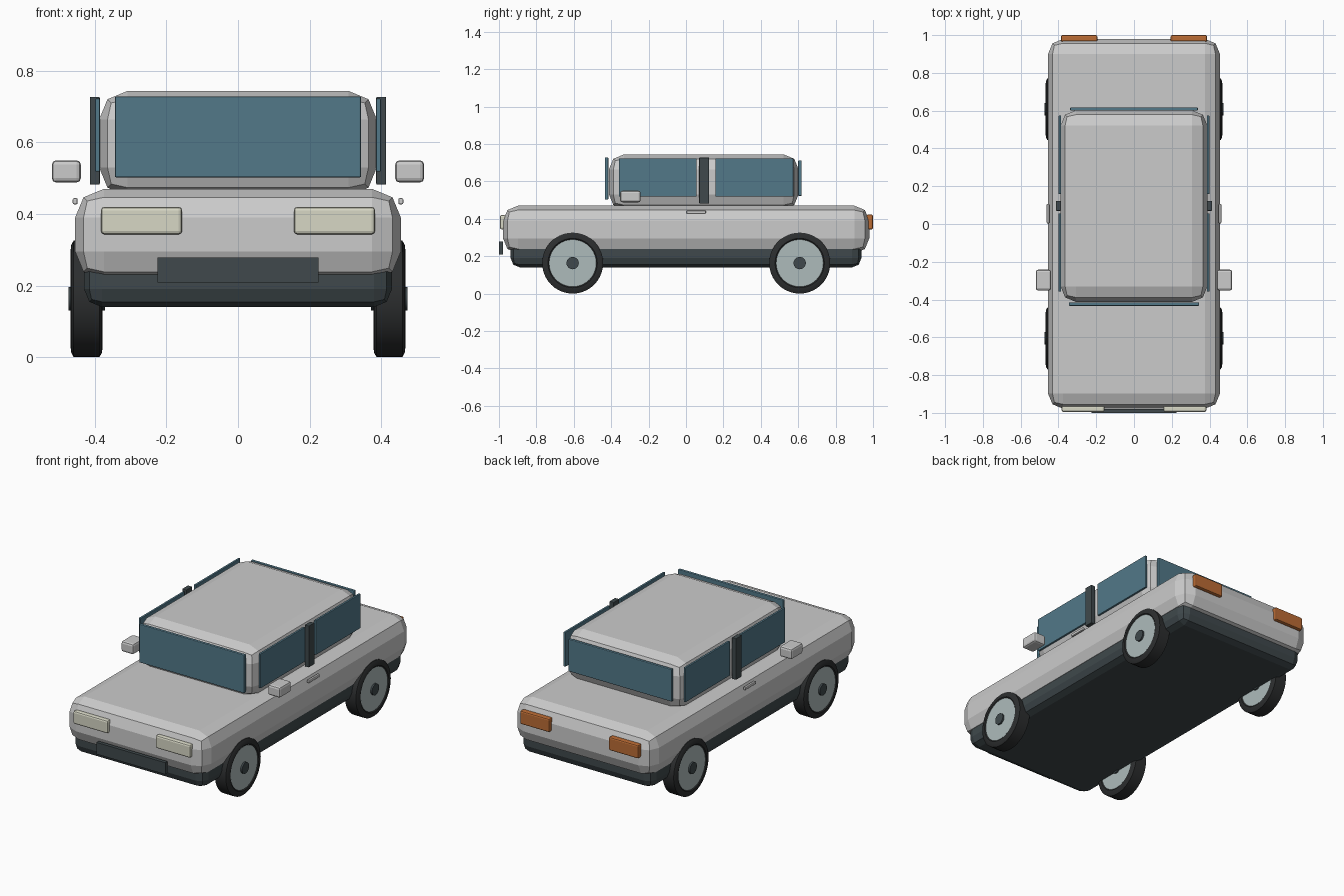
import bpy, math
from mathutils import Matrix

if "Cube" in bpy.data.objects:
    bpy.data.objects.remove(bpy.data.objects["Cube"])


def material(name, rgb):
    m = bpy.data.materials.new(name)
    m.diffuse_color = (*rgb, 1)
    m.use_nodes = True
    m.node_tree.nodes["Principled BSDF"].inputs["Base Color"].default_value = m.diffuse_color
    return m


GLASS = material("glass_blue", (0.085, 0.19, 0.25))
DARK = material("dark_trim", (0.05, 0.066, 0.072))
RUBBER = material("rubber", (0.025, 0.027, 0.028))
RIM = material("rim_grey", (0.42, 0.5, 0.5))
CREAM = material("headlight_cream", (0.68, 0.68, 0.56))
ORANGE = material("tail_orange", (0.5, 0.15, 0.035))


def box(name, x, y, z, bevel=0.0, mat=None, segments=2):
    """Box from (min, max) ranges with optional rounded edges."""
    bpy.ops.mesh.primitive_cube_add(size=1)
    ob = bpy.context.object
    ob.name = name
    size = [r[1] - r[0] for r in (x, y, z)]
    ob.data.transform(Matrix.Diagonal((*size, 1)))
    ob.location = [(r[0] + r[1]) / 2 for r in (x, y, z)]
    if bevel:
        b = ob.modifiers.new("bevel", 'BEVEL')
        b.width, b.segments = bevel, segments
    if mat:
        ob.data.materials.append(mat)
    return ob


def pair(name, x, y, z, bevel=0.0, mat=None):
    """Same box on the right (+x) and left (-x)."""
    box("right_" + name, x, y, z, bevel, mat)
    box("left_" + name, (-x[1], -x[0]), y, z, bevel, mat)


def lathe(name, profile, loc, mat, n=40):
    """Closed turn of (x, radius) points around the x axis."""
    verts, faces, k = [], [], len(profile)
    for i in range(n):
        a = 2 * math.pi * i / n
        verts += [(x, r * math.cos(a), r * math.sin(a)) for x, r in profile]
    for i in range(n):
        j = (i + 1) % n
        for p in range(k - 1):
            faces.append((i * k + p, i * k + p + 1, j * k + p + 1, j * k + p))
    faces.append([i * k for i in range(n)][::-1])
    faces.append([i * k + k - 1 for i in range(n)])
    me = bpy.data.meshes.new(name)
    me.from_pydata(verts, [], faces)
    ob = bpy.data.objects.new(name, me)
    bpy.context.collection.objects.link(ob)
    ob.location = loc
    me.materials.append(mat)
    bpy.ops.object.select_all(action='DESELECT')
    ob.select_set(True)
    bpy.context.view_layer.objects.active = ob
    bpy.ops.object.mode_set(mode='EDIT')
    bpy.ops.mesh.select_all(action='SELECT')
    bpy.ops.mesh.normals_make_consistent(inside=False)
    bpy.ops.object.mode_set(mode='OBJECT')
    bpy.ops.object.shade_smooth_by_angle(angle=math.radians(30))
    return ob


# Main shell
box("lower_chassis", (-0.43, 0.43), (-0.938, 0.938), (0.14, 0.30), 0.05, DARK)
box("body", (-0.455, 0.455), (-0.978, 0.98), (0.215, 0.47), 0.08)
box("cabin", (-0.388, 0.388), (-0.412, 0.602), (0.45, 0.744), 0.08)

# Glass and door pillars
box("windscreen", (-0.344, 0.344), (-0.433, -0.415), (0.502, 0.728), 0.004, GLASS)
box("rear_window", (-0.338, 0.338), (0.60, 0.618), (0.522, 0.712), 0.004, GLASS)
pair("front_side_window", (0.386, 0.399), (-0.358, 0.056), (0.518, 0.722), 0.003, GLASS)
pair("rear_side_window", (0.386, 0.399), (0.158, 0.574), (0.518, 0.722), 0.003, GLASS)
pair("door_pillar", (0.386, 0.414), (0.07, 0.123), (0.482, 0.727), 0.003, DARK)

# Small body fittings
pair("mirror", (0.439, 0.52), (-0.352, -0.242), (0.488, 0.55), 0.012)
pair("door_handle", (0.448, 0.462), (0.003, 0.106), (0.427, 0.444), 0.004)
pair("headlight", (0.156, 0.383), (-0.995, -0.962), (0.343, 0.42), 0.01, CREAM)
pair("tail_light", (0.194, 0.387), (0.965, 1.0), (0.343, 0.422), 0.008, ORANGE)
box("front_plate", (-0.225, 0.225), (-1.0, -0.979), (0.209, 0.278), 0, DARK)

# Wheels: tyre, rim showing on both sides, and hub
TYRE = [(-0.038, 0.124), (-0.045, 0.132), (-0.043, 0.15), (-0.036, 0.163),
        (0.036, 0.163), (0.043, 0.15), (0.045, 0.132), (0.038, 0.124)]
DISC = [(-0.041, 0.126), (0.041, 0.126)]
HUB = [(-0.051, 0.033), (0.051, 0.033)]
for side, sx in (("right", 1), ("left", -1)):
    for end, y in (("front", -0.606), ("rear", 0.608)):
        loc = (sx * 0.423, y, 0.163)
        lathe(f"{end}_{side}_tyre", TYRE, loc, RUBBER)
        lathe(f"{end}_{side}_rim", DISC, loc, RIM)
        lathe(f"{end}_{side}_hub", HUB, loc, DARK, 24)
